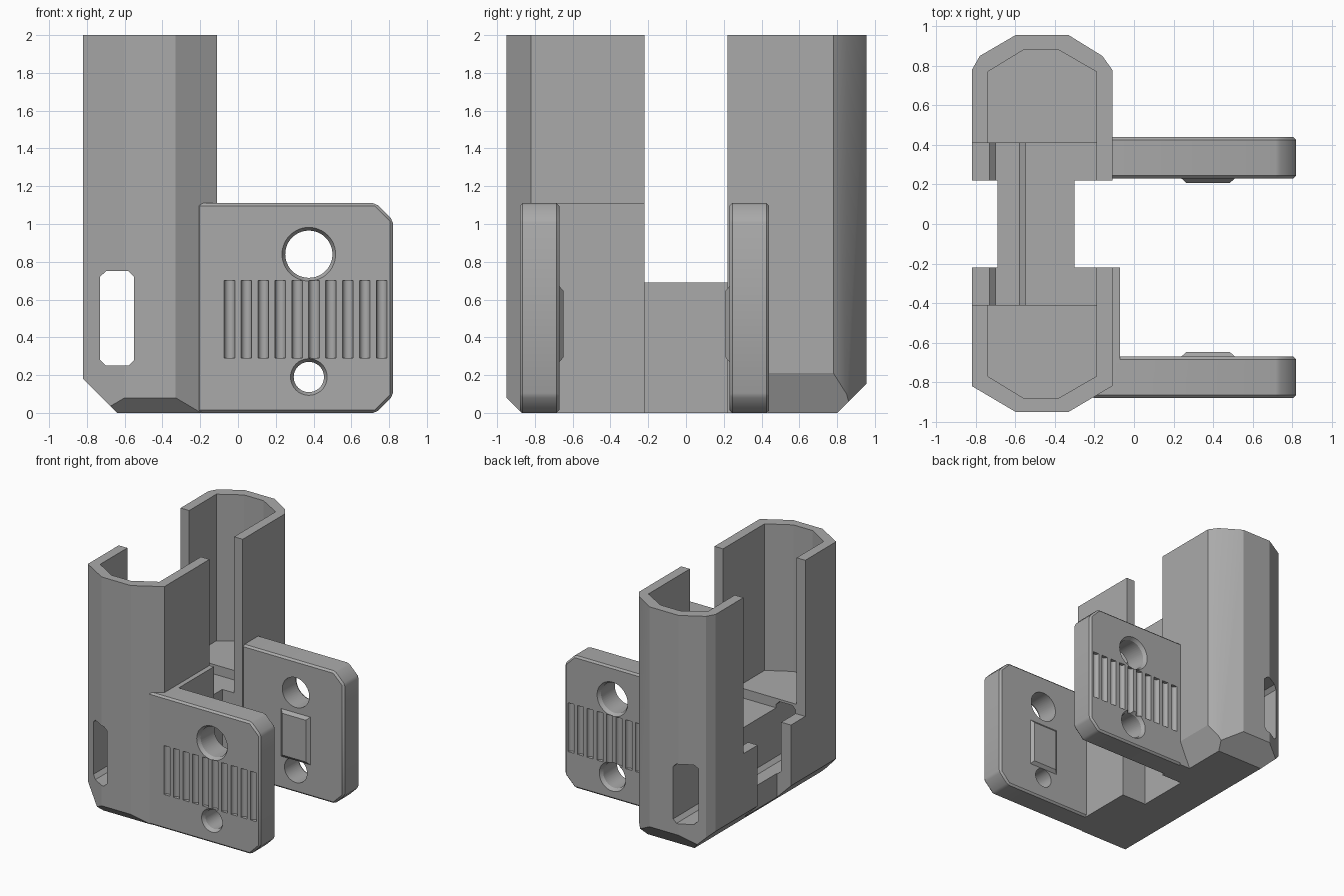
import bpy, bmesh
from mathutils import Matrix, Vector

if "Cube" in bpy.data.objects:
    bpy.data.objects.remove(bpy.data.objects["Cube"])

grey = bpy.data.materials.new("matte grey")
grey.use_nodes = True
COLOR = (0.4, 0.4, 0.4, 1)
grey.diffuse_color = COLOR
grey.node_tree.nodes["Principled BSDF"].inputs["Base Color"].default_value = COLOR


def finish(name, bm):
    bmesh.ops.recalc_face_normals(bm, faces=bm.faces)
    mesh = bpy.data.meshes.new(name)
    bm.to_mesh(mesh)
    bm.free()
    mesh.materials.append(grey)
    obj = bpy.data.objects.new(name, mesh)
    bpy.context.collection.objects.link(obj)
    return obj


def prism(name, points, axis, lo, hi, bevel=0):
    """Extrude a flat outline along one axis; points use the other two axes in order."""
    def place(a, b):
        co = [a, b]
        co.insert("xyz".index(axis), lo)
        return co
    bm = bmesh.new()
    face = bm.faces.new([bm.verts.new(place(*p)) for p in points])
    new = bmesh.ops.extrude_face_region(bm, geom=[face])["geom"]
    shift = Vector([hi - lo if a == axis else 0 for a in "xyz"])
    bmesh.ops.translate(bm, vec=shift, verts=[v for v in new if isinstance(v, bmesh.types.BMVert)])
    bmesh.ops.recalc_face_normals(bm, faces=bm.faces)
    if bevel:
        bmesh.ops.bevel(bm, geom=bm.edges[:], offset=bevel, segments=1, affect="EDGES")
    return finish(name, bm)


def box(name, x0, x1, y0, y1, z0, z1):
    return prism(name, [(x0, y0), (x1, y0), (x1, y1), (x0, y1)], "z", z0, z1)


def cone(name, x, y, z, r1, r2, depth, axis="Y", sides=48):
    """Cylinder or cone; on Y the first radius is at the -y end."""
    bm = bmesh.new()
    bmesh.ops.create_cone(bm, cap_ends=True, segments=sides, radius1=r1, radius2=r2, depth=depth)
    turn = Matrix.Rotation(-1.5708, 4, "X") if axis == "Y" else Matrix()
    bmesh.ops.transform(bm, matrix=Matrix.Translation((x, y, z)) @ turn, verts=bm.verts)
    return finish(name, bm)


def combine(obj, others, operation="DIFFERENCE", keep=False):
    for other in others:
        mod = obj.modifiers.new("bool", "BOOLEAN")
        mod.operation, mod.solver, mod.object = operation, "EXACT", other
        bpy.context.view_layer.objects.active = obj
        bpy.ops.object.modifier_apply(modifier=mod.name)
        if not keep:
            bpy.data.objects.remove(other)


# Shell: solid outline with a waist on the right side
shell = prism("shell", [
    (-.82, -.82), (-.60, -.95), (-.33, -.95), (-.11, -.82), (-.11, -.22), (-.25, -.22),
    (-.25, .22), (-.11, .22), (-.11, .78), (-.16, .85), (-.33, .955), (-.60, .955),
    (-.78, .85), (-.82, .78)], "z", 0, 2)

# Two tall pockets, one at each end
pockets = []
for s in (-1, 1):
    pockets.append(prism("pocket", [
        (-.74, s * .4), (-.74, s * .77), (-.56, s * .88), (-.38, s * .88),
        (-.19, s * .77), (-.19, s * .4)], "z", .77, 2.2))
combine(shell, pockets, keep=True)

# Open middle, left notch and lengthwise slot
combine(shell, [
    box("middle_opening", -.74, -.19, -.41, .41, .69, 2.2),
    box("left_opening", -.9, -.7, -.41, .41, .69, 2.2),
    box("waist_opening", -.3, -.05, -.2199, .2199, -.1, 2.2),
    box("left_notch", -.9, -.69, -.22, .22, -.1, 2.2),
    prism("slot", [(-.73, .28), (-.70, .25), (-.58, .25), (-.55, .28),
                   (-.55, .72), (-.58, .75), (-.70, .75), (-.73, .72)], "y", -1.2, 1.2),
])

# Slanted cuts around the foot
combine(shell, [
    prism("left_foot_cut", [(-1, .36), (-.54, -.1), (-1, -.1)], "y", -1.2, 1.2),
    prism("front_foot_cut", [(-1.1, .23), (-.77, -.1), (-1.1, -.1)], "x", -1, 1),
    prism("back_foot_cut", [(1.1, .3), (.7, -.1), (1.1, -.1)], "x", -1, 1),
    prism("side_foot_cut", [(-.07, .30), (-.25, -.1), (-.07, -.1)], "y", .44, 1.2),
])

# Thick pad between shell and front arm
side_block = box("side_block", -.13, -.07, -.70, -.22, 0, 1.11)


def arm(name, y0, y1, x0, outward, low_radius):
    """Grooved plate with two countersunk holes and a raised pad inside."""
    body = prism(name, [(x0, 0), (.73, 0), (.82, .09), (.82, 1.02), (.73, 1.11), (x0, 1.11)],
                 "y", y0, y1, bevel=.015)
    outer = y0 if outward < 0 else y1
    inner = y1 if outward < 0 else y0
    cutters = []
    for z, r in ((.84, .125), (.19, low_radius)):
        cutters.append(cone("hole", .375, (y0 + y1) / 2, z, r, r, .5))
        wide, narrow = r + .02, r - .01
        ends = (wide, narrow) if outward < 0 else (narrow, wide)
        cutters.append(cone("sink", .375, outer - outward * .02, z, *ends, .05))
    for i in range(11):
        cutters.append(cone("groove", -.045 + i * .0895, outer, .495, .028, .028, .41, "Z", 16))
    combine(body, cutters)
    # Raised pad with sloping sides
    bm = bmesh.new()
    loops = []
    for y, inset in ((inner + outward * .01, 0), (inner, 0), (inner - outward * .022, .025)):
        a, b, c, d = .24 + inset, .51 - inset, .27 + inset, .67 - inset
        loops.append([bm.verts.new((x, y, z)) for x, z in ((a, c), (b, c), (b, d), (a, d))])
    bm.faces.new(loops[0])
    bm.faces.new(loops[-1])
    for p, q in zip(loops, loops[1:]):
        for i in range(4):
            j = (i + 1) % 4
            bm.faces.new((p[i], p[j], q[j], q[i]))
    return body, finish(name + "_pad", bm)


front_arm, front_pad = arm("front_arm", -.88, -.67, -.22, -1, .08)
back_arm, back_pad = arm("back_arm", .23, .44, -.16, 1, .105)
combine(front_arm, pockets)

# Flat faces stay crisp, round holes and grooves shade smoothly
bpy.ops.object.select_all(action="DESELECT")
for obj in (shell, side_block, front_arm, back_arm, front_pad, back_pad):
    obj.select_set(True)
bpy.context.view_layer.objects.active = shell
bpy.ops.object.shade_smooth_by_angle(angle=.42)
